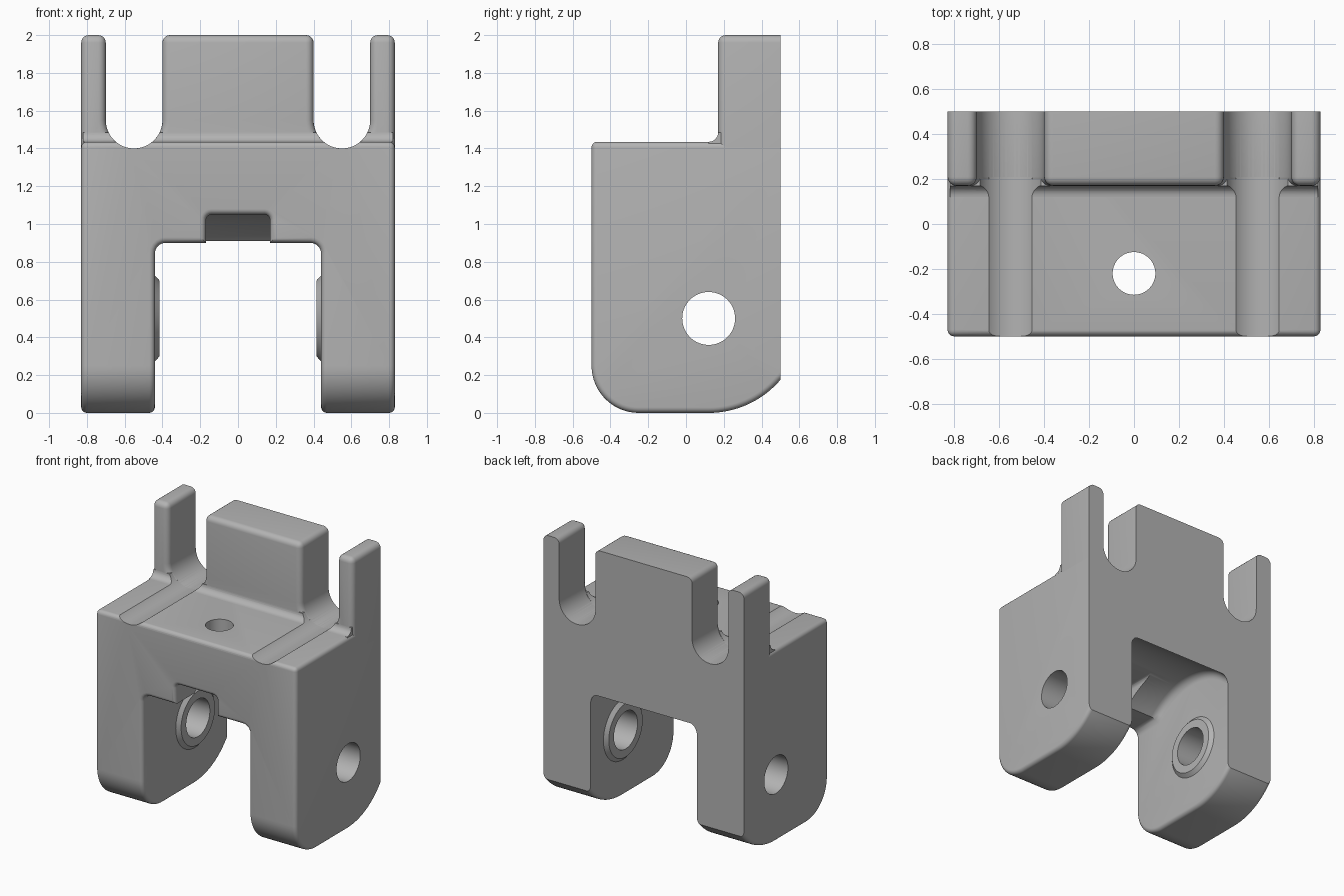
import bpy, bmesh
from math import sin, cos, pi, radians

cube = bpy.data.objects.get("Cube")
if cube:
    bpy.data.objects.remove(cube, do_unlink=True)

grey = bpy.data.materials.new("plain grey")
grey.use_nodes = True
COLOUR = (0.45, 0.45, 0.45, 1)
grey.diffuse_color = COLOUR
grey.node_tree.nodes["Principled BSDF"].inputs["Base Color"].default_value = COLOUR

W, BACK, FRONT = 0.83, 0.5, -0.5      # half width, rear and front planes
DECK, TOP, STEP = 1.435, 2.0, 0.17    # deck height, total height, upright front
GAP, CEIL, ROUND = 0.44, 0.9, 0.045
PIN_Y, PIN_Z = 0.12, 0.5
SLOT_X, SLOT_Z, SLOT_R = 0.55, 1.55, 0.15


def arc(cx, cy, r, a, b, n=16):
    return [(cx + r * cos(radians(a + (b - a) * i / n)),
             cy + r * sin(radians(a + (b - a) * i / n))) for i in range(n + 1)]


def prism(name, pts, lo, hi, axis):
    """Extrude a (y, z) outline along x, or an (x, z) outline along y."""
    bm = bmesh.new()
    place = (lambda p: (lo, *p)) if axis == "x" else (lambda p: (p[0], lo, p[1]))
    face = bm.faces.new([bm.verts.new(place(p)) for p in pts])
    ext = bmesh.ops.extrude_face_region(bm, geom=[face])
    moved = [v for v in ext["geom"] if isinstance(v, bmesh.types.BMVert)]
    step = (hi - lo, 0, 0) if axis == "x" else (0, hi - lo, 0)
    bmesh.ops.translate(bm, verts=moved, vec=step)
    bmesh.ops.recalc_face_normals(bm, faces=bm.faces)
    mesh = bpy.data.meshes.new(name)
    bm.to_mesh(mesh)
    bm.free()
    mesh.materials.append(grey)
    obj = bpy.data.objects.new(name, mesh)
    bpy.context.collection.objects.link(obj)
    return obj


def cylinder(name, r, depth, loc, rot=(0, 0, 0), r2=None):
    bpy.ops.mesh.primitive_cone_add(vertices=64, radius1=r, radius2=r if r2 is None else r2,
                                    depth=depth, location=loc, rotation=rot)
    obj = bpy.context.object
    obj.name = name
    obj.data.materials.append(grey)
    return obj


def cut(obj, cutter):
    mod = obj.modifiers.new("cut", "BOOLEAN")
    mod.operation, mod.solver, mod.object = "DIFFERENCE", "EXACT", cutter
    bpy.ops.object.select_all(action="DESELECT")
    bpy.context.view_layer.objects.active = obj
    obj.select_set(True)
    bpy.ops.object.modifier_apply(modifier=mod.name)


def round_edges(obj, rule, width=ROUND, segments=5):
    """Round the sharp edges whose two ends satisfy the rule."""
    bm = bmesh.new()
    bm.from_mesh(obj.data)
    bmesh.ops.remove_doubles(bm, verts=bm.verts, dist=1e-5)
    edges = [e for e in bm.edges if len(e.link_faces) == 2
             and e.calc_face_angle(0) > radians(30)
             and rule(e.verts[0].co, e.verts[1].co)]
    bmesh.ops.bevel(bm, geom=edges, offset=width, offset_type="OFFSET",
                    segments=segments, profile=0.5, affect="EDGES", clamp_overlap=True)
    bm.to_mesh(obj.data)
    bm.free()


def near(a, b, value):
    return abs(a - value) < 1e-3 and abs(b - value) < 1e-3


# Lower block with rounded feet
side = ([(BACK, DECK), (FRONT, DECK)] + arc(-0.25, 0.25, 0.25, 180, 270)
        + arc(PIN_Y, PIN_Z, 0.5, 270, 319.46))
body = prism("clevis_body", side, -W, W, "x")

# Opening between the legs, vaulted around the pin
vault = [(0.7, -0.1), (0.7, CEIL)] + arc(PIN_Y, PIN_Z, 0.56, 45.6, 134.4, 24) \
    + [(-0.7, CEIL), (-0.7, -0.1)]
gap = prism("gap_cutter", vault, -GAP, GAP, "x")
round_edges(gap, lambda a, b: min(a.z, b.z) > 0.8 and (near(abs(a.x), abs(b.x), GAP)
            and a.x * b.x > 0), 0.055)
notch = prism("notch_cutter", [(-0.17, 0.7), (0.17, 0.7), (0.17, 1.05), (-0.17, 1.05)],
              -0.7, 0.1, "y")
round_edges(notch, lambda a, b: near(a.z, b.z, 1.05) and abs(a.x - b.x) < 0.01, 0.03)
cut(body, gap)
cut(body, notch)


def body_rim(a, b):
    if near(a.y, b.y, BACK):
        return False
    return (near(a.y, b.y, FRONT) or near(abs(a.x), abs(b.x), W) and a.x * b.x > 0
            or near(abs(a.x), abs(b.x), GAP) and a.x * b.x > 0 and max(a.z, b.z) < 0.85)


round_edges(body, body_rim)

# Upright plate with two round-bottomed slots
low = 1.3
outline = [(-W, low), (W, low), (W, TOP), (SLOT_X + SLOT_R, TOP)]
outline += arc(SLOT_X, SLOT_Z, SLOT_R, 0, -180, 24)
outline += [(SLOT_X - SLOT_R, TOP), (SLOT_R - SLOT_X, TOP)]
outline += arc(-SLOT_X, SLOT_Z, SLOT_R, 0, -180, 24)
outline += [(-SLOT_X - SLOT_R, TOP), (-W, TOP)]
upright = prism("slotted_upright", outline, STEP, BACK, "y")
round_edges(upright, lambda a, b: not near(a.y, b.y, BACK) and max(a.z, b.z) > low + 0.01
            and (near(a.y, b.y, STEP) or near(a.z, b.z, TOP)), 0.04)

# Concave fillet where the upright meets the deck
R = 0.05
fillet = prism("deck_fillet", [(STEP + 0.03, DECK - 0.02), (STEP + 0.03, DECK + R)]
               + arc(STEP - R, DECK + R, R, 0, -90, 8) + [(STEP - R, DECK - 0.02)],
               -W + 0.01, W - 0.01, "x")

# Slot grooves, pin hole and deck hole
cutters = [gap, notch]
for s in (-1, 1):
    groove = cylinder("groove_cutter", SLOT_R, 2, (s * SLOT_X, 0, SLOT_Z), (pi / 2, 0, 0))
    cut(body, groove)
    cut(fillet, groove)
    cutters.append(groove)
pin = cylinder("pin_cutter", 0.14, 3, (0, PIN_Y, PIN_Z), (0, pi / 2, 0))
screw = cylinder("screw_cutter", 0.095, 1, (0, -0.22, 1.3))
cut(body, pin)
cut(body, screw)
cutters += [pin, screw]

# Tapered bosses on the inner faces of the legs
parts = [body, upright, fillet]
for s, label in ((1, "left"), (-1, "right")):
    boss = cylinder(label + "_boss", 0.25, 0.045, (s * (GAP - 0.0025), PIN_Y, PIN_Z),
                    (0, -s * pi / 2, 0), 0.2)
    cut(boss, pin)
    parts.append(boss)

for c in cutters:
    bpy.data.objects.remove(c, do_unlink=True)

bpy.ops.object.select_all(action="DESELECT")
for p in parts:
    p.select_set(True)
bpy.context.view_layer.objects.active = body
bpy.ops.object.shade_smooth_by_angle(angle=radians(30))
